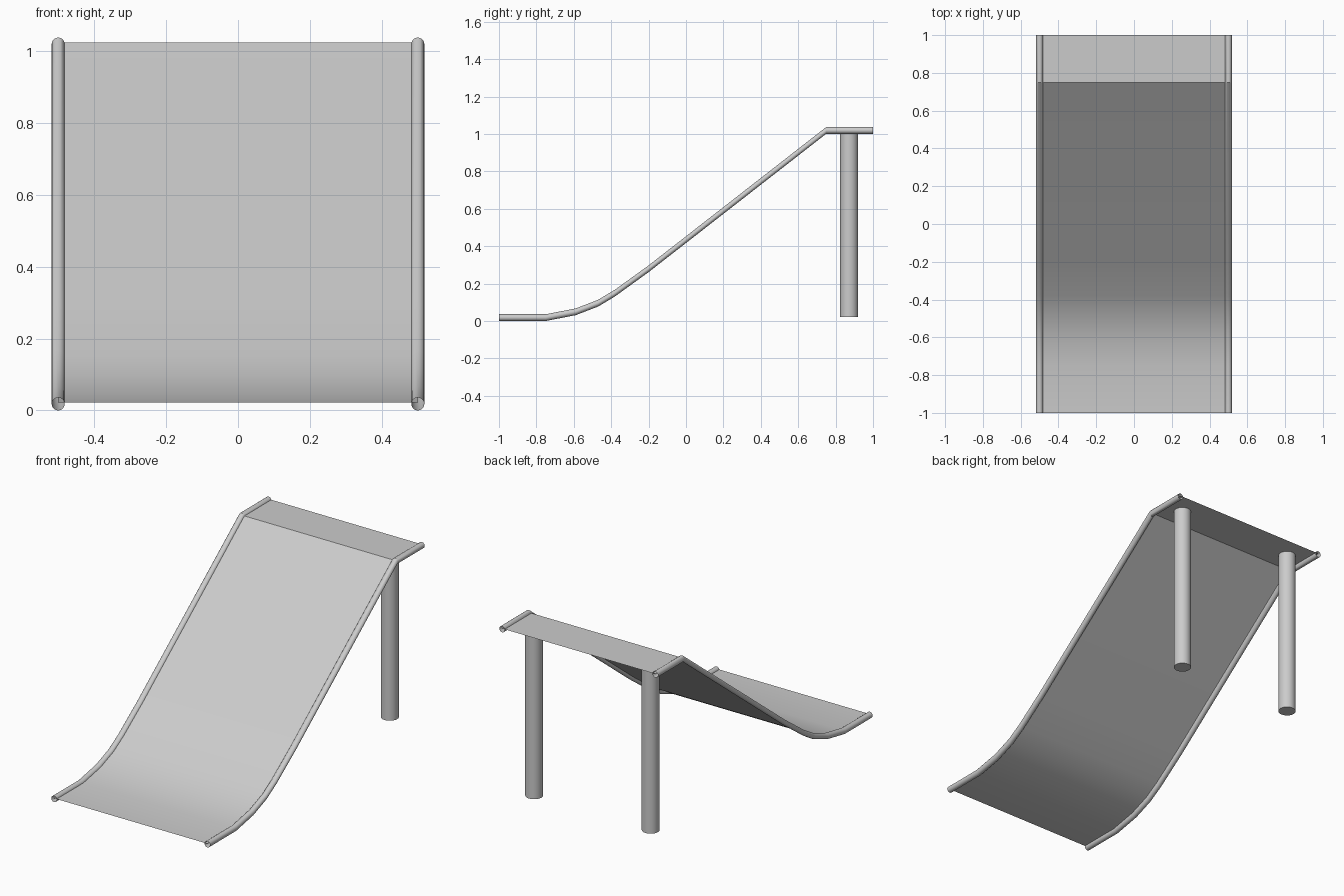
import bpy, bmesh, math

cube = bpy.data.objects.get("Cube")
if cube:
    bpy.data.objects.remove(cube, do_unlink=True)

grey = bpy.data.materials.new("plain grey")
grey.use_nodes = True
COLOUR = (0.6, 0.6, 0.6, 1)
grey.diffuse_color = COLOUR
grey.node_tree.nodes["Principled BSDF"].inputs["Base Color"].default_value = COLOUR

# Side profile of the slide as (y, z), from the foot to the platform
PATH = [(-1, 0.018), (-0.75, 0.018), (-0.59, 0.049), (-0.47, 0.095),
        (-0.38, 0.149), (-0.2, 0.279), (0.75, 1.019), (1, 1.019)]
RAIL_RADIUS = 0.018
RAIL_X = 0.5
SHEET_LIFT = 0.004


def finish(name, bm):
    """Turn a bmesh into a named, smooth-shaded object."""
    mesh = bpy.data.meshes.new(name)
    bm.to_mesh(mesh)
    bm.free()
    mesh.materials.append(grey)
    obj = bpy.data.objects.new(name, mesh)
    bpy.context.collection.objects.link(obj)
    bpy.ops.object.select_all(action='DESELECT')
    obj.select_set(True)
    bpy.context.view_layer.objects.active = obj
    bpy.ops.object.shade_smooth_by_angle(angle=math.radians(30))
    return obj


def sweep(name, section, closed):
    """Carry an upright (x, z) section along the slide profile."""
    bm = bmesh.new()
    rings = [[bm.verts.new((x, y, z + dz)) for x, dz in section] for y, z in PATH]
    count = len(section) if closed else len(section) - 1
    for a, b in zip(rings, rings[1:]):
        for i in range(count):
            j = (i + 1) % len(section)
            bm.faces.new((a[i], a[j], b[j], b[i]))
    return finish(name, bm)


# Sliding surface and platform in one thin sheet
sweep("slide_sheet", [(-RAIL_X, SHEET_LIFT), (RAIL_X, SHEET_LIFT)], False)

for side, sign in (("right", -1), ("left", 1)):
    # Round side rail with open ends
    ring = [(sign * RAIL_X + RAIL_RADIUS * math.cos(t), RAIL_RADIUS * math.sin(t))
            for t in (-math.tau * k / 16 for k in range(16))]
    rail = sweep(side + "_rail", ring, True)
    rail.data.flip_normals()

    # Round post under the platform
    bm = bmesh.new()
    bmesh.ops.create_cone(bm, cap_ends=True, segments=24, radius1=0.048,
                          radius2=0.048, depth=1.0)
    bmesh.ops.translate(bm, verts=bm.verts, vec=(sign * 0.38, 0.872, 0.522))
    finish(side + "_post", bm)
